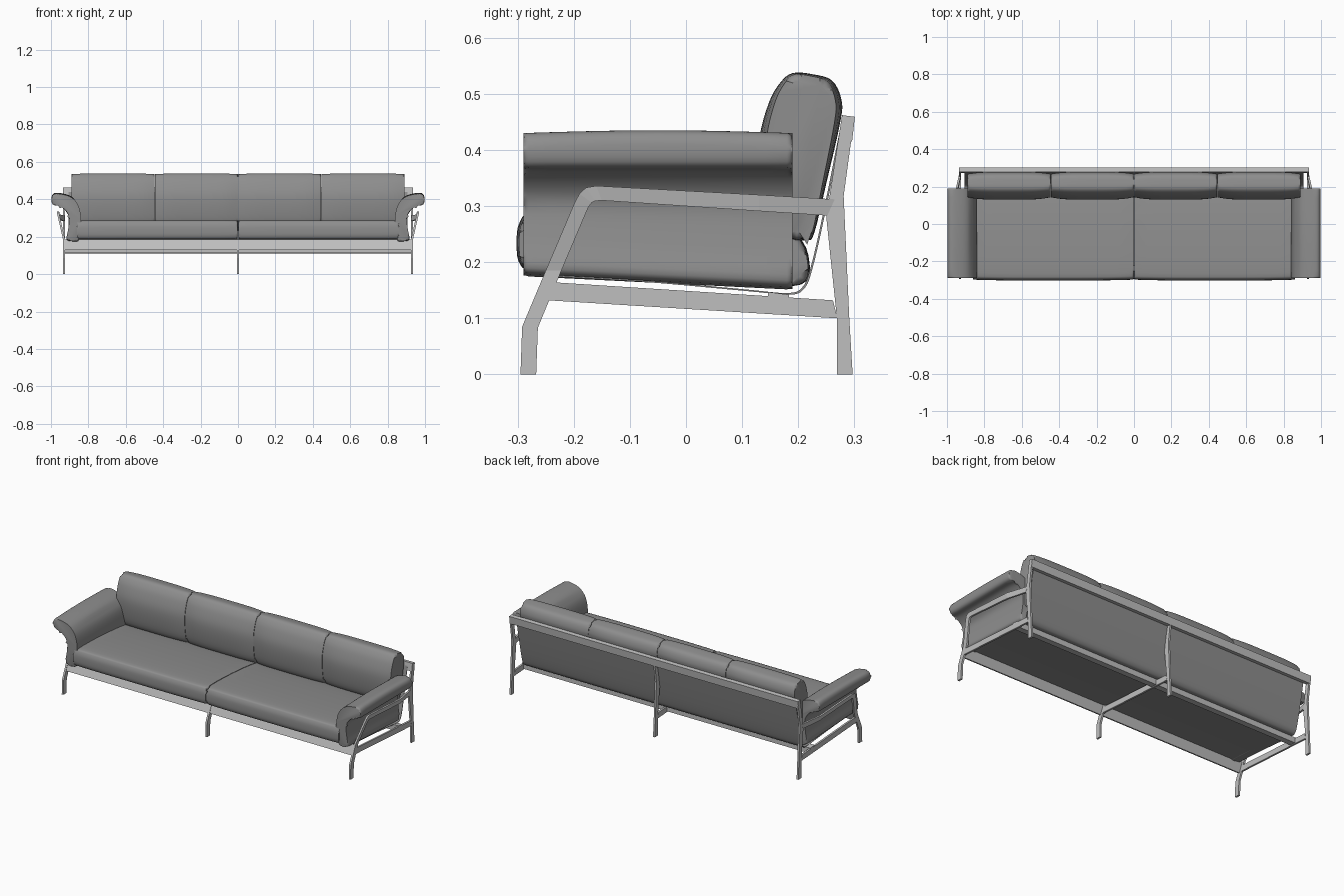
import bpy, bmesh, math
from mathutils import Vector

cube = bpy.data.objects.get("Cube")
if cube:
    bpy.data.objects.remove(cube, do_unlink=True)


def material(name, value):
    m = bpy.data.materials.new(name)
    m.use_nodes = True
    color = (value, value, value, 1)
    m.diffuse_color = color
    m.node_tree.nodes["Principled BSDF"].inputs["Base Color"].default_value = color
    return m


LEATHER = material("grey leather", 0.27)
METAL = material("light metal", 0.52)


def finish(name, bm, mat, smooth):
    bmesh.ops.recalc_face_normals(bm, faces=bm.faces)
    me = bpy.data.meshes.new(name)
    bm.to_mesh(me)
    bm.free()
    me.materials.append(mat)
    ob = bpy.data.objects.new(name, me)
    bpy.context.collection.objects.link(ob)
    if smooth:
        bpy.ops.object.select_all(action='DESELECT')
        ob.select_set(True)
        bpy.context.view_layer.objects.active = ob
        bpy.ops.object.shade_smooth_by_angle(angle=math.radians(40))
    return ob


def spline(points, steps=4, closed=True):
    """Catmull-Rom curve through 2D points."""
    p = [Vector(q) for q in points]
    n = len(p)
    pick = (lambda i: p[i % n]) if closed else (lambda i: p[max(0, min(n - 1, i))])
    out = []
    for i in range(n if closed else n - 1):
        a, b, c, d = (pick(i + k) for k in (-1, 0, 1, 2))
        for s in range(steps):
            t = s / steps
            out.append(0.5 * (2 * b + (c - a) * t + (2 * a - 5 * b + 4 * c - d) * t ** 2
                              + (3 * b - a - 3 * c + d) * t ** 3))
    return out if closed else out + [p[-1]]


def prism(profile, start, end, place, sections=1, rim=0.0):
    """Sweep a closed profile; place(u, v, along) gives the 3D point."""
    bm = bmesh.new()
    rings = []
    for i in range(sections + 1):
        w = start + (end - start) * i / sections
        rings.append([bm.verts.new(place(u, v, w)) for u, v in profile])
    n = len(profile)
    for r, s in zip(rings, rings[1:]):
        for k in range(n):
            bm.faces.new((r[k], r[(k + 1) % n], s[(k + 1) % n], s[k]))
    caps = [bm.faces.new(rings[0]), bm.faces.new(rings[-1])]
    if rim:
        edges = list({e for f in caps for e in f.edges})
        bmesh.ops.bevel(bm, geom=edges, offset=rim, segments=3, profile=0.5,
                        affect='EDGES', clamp_overlap=False)
    return bm


def along_x(u, v, w):
    return (w, u, v)


def strip(name, outer, inner, x, lean=lambda y, z: 0.0, thick=0.011):
    """Flat bar standing in a side plane, between two edge lines of (y, z)."""
    bm = bmesh.new()
    rows = []
    for o, i in zip(outer, inner):
        rows.append([bm.verts.new((x + lean(*p) + d, p[0], p[1]))
                     for p, d in ((o, -thick / 2), (o, thick / 2), (i, thick / 2), (i, -thick / 2))])
    for a, b in zip(rows, rows[1:]):
        for k in range(4):
            bm.faces.new((a[k], a[(k + 1) % 4], b[(k + 1) % 4], b[k]))
    bm.faces.new(rows[0])
    bm.faces.new(rows[-1])
    return finish(name, bm, METAL, False)


# Frame: three supports, the outer two carrying a leaning arm loop
leg_out = [(-.295, 0), (-.292, .085), (-.25, .185)]
leg_in = [(-.267, 0), (-.264, .083), (-.222, .185)]
loop_out = leg_out[2:] + [(-.199, .305), (-.19, .322), (-.178, .333), (-.16, .336), (.13, .32), (.265, .312)]
loop_in = leg_in[2:] + [(-.174, .298), (-.168, .306), (-.162, .309), (-.15, .31), (.13, .291), (.252, .283)]


def outward(side):
    def lean(y, z):
        rise = max(0, min(1, (z - .185) / .14))
        return side * .032 * rise * max(0, min(1, (.26 - y) / .13))
    return lean


for label, x, side in (("right", -.93, -1), ("middle", 0, 0), ("left", .93, 1)):
    strip(label + "_front_leg", leg_out, leg_in, x)
    strip(label + "_lower_rail", [(-.25, .165), (.262, .132)], [(-.262, .133), (.27, .1)], x)
    strip(label + "_rear_leg", [(.297, 0), (.291, .1), (.281, .318), (.3, .458)],
          [(.269, 0), (.269, .1), (.25, .28), (.278, .461)], x)
    if side:
        strip(label + "_arm_loop", loop_out, loop_in, x, outward(side))

# Long rails joining the supports
rails = {
    "front_rail": [(-.27, .13), (-.247, .185), (-.238, .183), (-.26, .128)],
    "rear_crossbar": [(.146, .113), (.184, .11), (.184, .142), (.146, .147)],
    "back_rail": [(.278, .462), (.301, .459), (.296, .415), (.272, .417)],
}
for name, profile in rails.items():
    finish(name, prism(profile, -.935, .935, along_x), METAL, False)

# Thin sling under the seat and up behind the back
path = spline([(-.24, .177), (-.08, .168), (.1, .152), (.18, .145), (.207, .155),
               (.222, .19), (.245, .29), (.275, .44)], 4, False)
under = [p + Vector((.003, -.003)) for p in path]
finish("sling", prism(path + under[::-1], -.905, .905, along_x), LEATHER, True)


def pillow(x0, x1, centre, amount):
    """Placement that slims a cushion towards its two ends."""
    def place(u, v, w):
        t = abs(2 * (w - x0) / (x1 - x0) - 1)
        s = 1 - amount * t ** 4
        return (w, centre[0] + (u - centre[0]) * s, centre[1] + (v - centre[1]) * (1 - amount * .15 * t ** 4))
    return place


# Two seat cushions
seat = spline([(-.302, .23), (-.296, .272), (-.265, .287), (-.1, .284), (.1, .268), (.195, .248),
               (.22, .2), (.205, .16), (.1, .16), (-.1, .175), (-.265, .186), (-.295, .195)])
for label, x0, x1 in (("right", -.86, -.002), ("left", .002, .86)):
    finish(label + "_seat_cushion",
           prism(seat, x0, x1, pillow(x0, x1, (0, .22), .015), 12, .012), LEATHER, True)

# Four back cushions
back = spline([(.185, .24), (.15, .27), (.134, .34), (.131, .42), (.148, .485), (.168, .52),
               (.19, .537), (.225, .535), (.26, .524), (.277, .49), (.275, .45), (.25, .34),
               (.228, .25), (.215, .24)])
for i in range(4):
    x0 = -.89 + .445 * i + .001
    x1 = x0 + .443
    finish("back_cushion_%d" % (i + 1),
           prism(back, x0, x1, pillow(x0, x1, (.21, .4), .16), 12, .012), LEATHER, True)

# Arm cushions rolling outward over the loops
arm = spline([(.852, .182), (.842, .25), (.84, .31), (.855, .37), (.89, .41), (.94, .427), (.982, .428),
              (.997, .405), (.99, .372), (.95, .362), (.917, .335), (.902, .3), (.908, .24),
              (.916, .19), (.89, .178)])
for label, side in (("right", -1), ("left", 1)):
    def place(u, v, w, side=side):
        low = max(0, min(1, (.36 - v) / .18))
        crown = .005 * math.cos((w + .05) / .24 * math.pi / 2) * (v > .4)
        return (side * u, w, v - .05 * (w + .29) * low + crown)
    finish(label + "_arm_cushion", prism(arm, -.29, .19, place, 10, .01), LEATHER, True)
